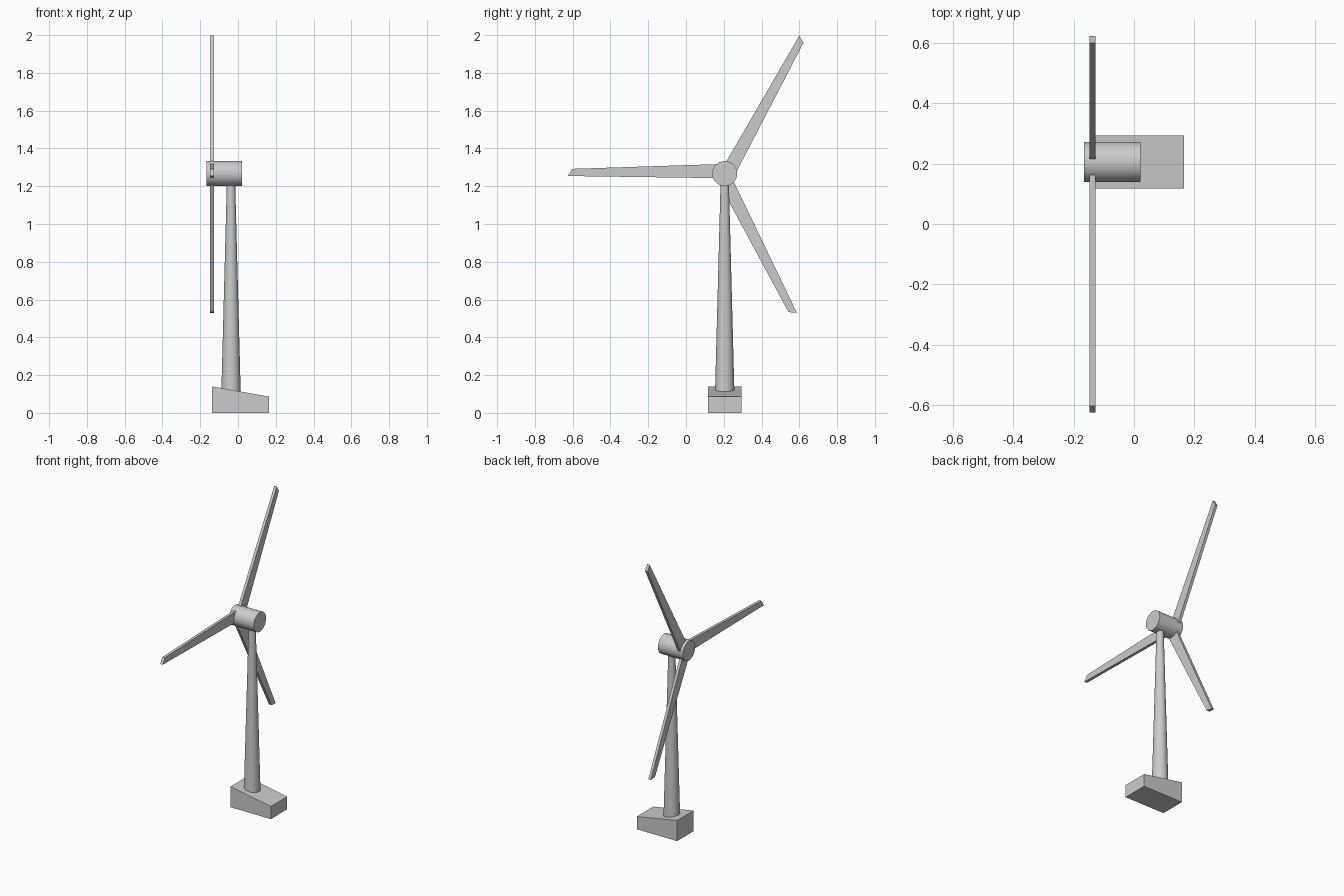
import bpy
from math import cos, sin, radians, pi

if "Cube" in bpy.data.objects:
    bpy.data.objects.remove(bpy.data.objects["Cube"])

HUB_Y, HUB_Z = 0.205, 1.267


def prism(name, profile, axis, lo, hi):
    """Extrude a closed 2D profile along x (profile is y,z) or y (profile is x,z)."""
    def place(p, d):
        return (d, p[0], p[1]) if axis == 'X' else (p[0], d, p[1])
    n = len(profile)
    verts = [place(p, lo) for p in profile] + [place(p, hi) for p in profile]
    faces = [tuple(range(n)), tuple(range(2 * n - 1, n - 1, -1))]
    faces += [(i, i + n, (i + 1) % n + n, (i + 1) % n) for i in range(n)]
    mesh = bpy.data.meshes.new(name)
    mesh.from_pydata(verts, [], faces)
    obj = bpy.data.objects.new(name, mesh)
    bpy.context.collection.objects.link(obj)
    bpy.context.view_layer.objects.active = obj
    bpy.ops.object.select_all(action='DESELECT')
    obj.select_set(True)
    bpy.ops.object.mode_set(mode='EDIT')
    bpy.ops.mesh.select_all(action='SELECT')
    bpy.ops.mesh.normals_make_consistent(inside=False)
    bpy.ops.object.mode_set(mode='OBJECT')
    return obj


def round_part(name, r1, r2, depth, location, rotation=(0, 0, 0)):
    bpy.ops.mesh.primitive_cone_add(vertices=48, radius1=r1, radius2=r2, depth=depth,
                                    location=location, rotation=rotation)
    bpy.context.object.name = name
    bpy.ops.object.shade_smooth_by_angle(angle=radians(30))


# Wedge-topped base block
prism("base", [(-0.138, 0), (0.165, 0), (0.165, 0.086), (-0.138, 0.14)],
      'Y', HUB_Y - 0.088, HUB_Y + 0.088)

# Tapered tower, sunk into the base and into the nacelle
z0, z1 = 0.08, 1.22
round_part("tower", 0.052, 0.022, z1 - z0, (-0.037, HUB_Y, (z0 + z1) / 2))

# Cylindrical nacelle lying along x
round_part("nacelle", 0.066, 0.066, 0.187, (-0.0725, HUB_Y, HUB_Z), (0, pi / 2, 0))

# Three tapered blades with slanted tips, turned about the hub
blade = [(-0.03, 0.05), (-0.807, 0.025), (-0.83, -0.013), (-0.04, -0.024)]
for i, angle in enumerate((0, -119.3, 116.5)):
    c, s = cos(radians(angle)), sin(radians(angle))
    turned = [(HUB_Y + y * c - z * s, HUB_Z + y * s + z * c) for y, z in blade]
    prism(f"blade_{i + 1}", turned, 'X', -0.147, -0.128)
